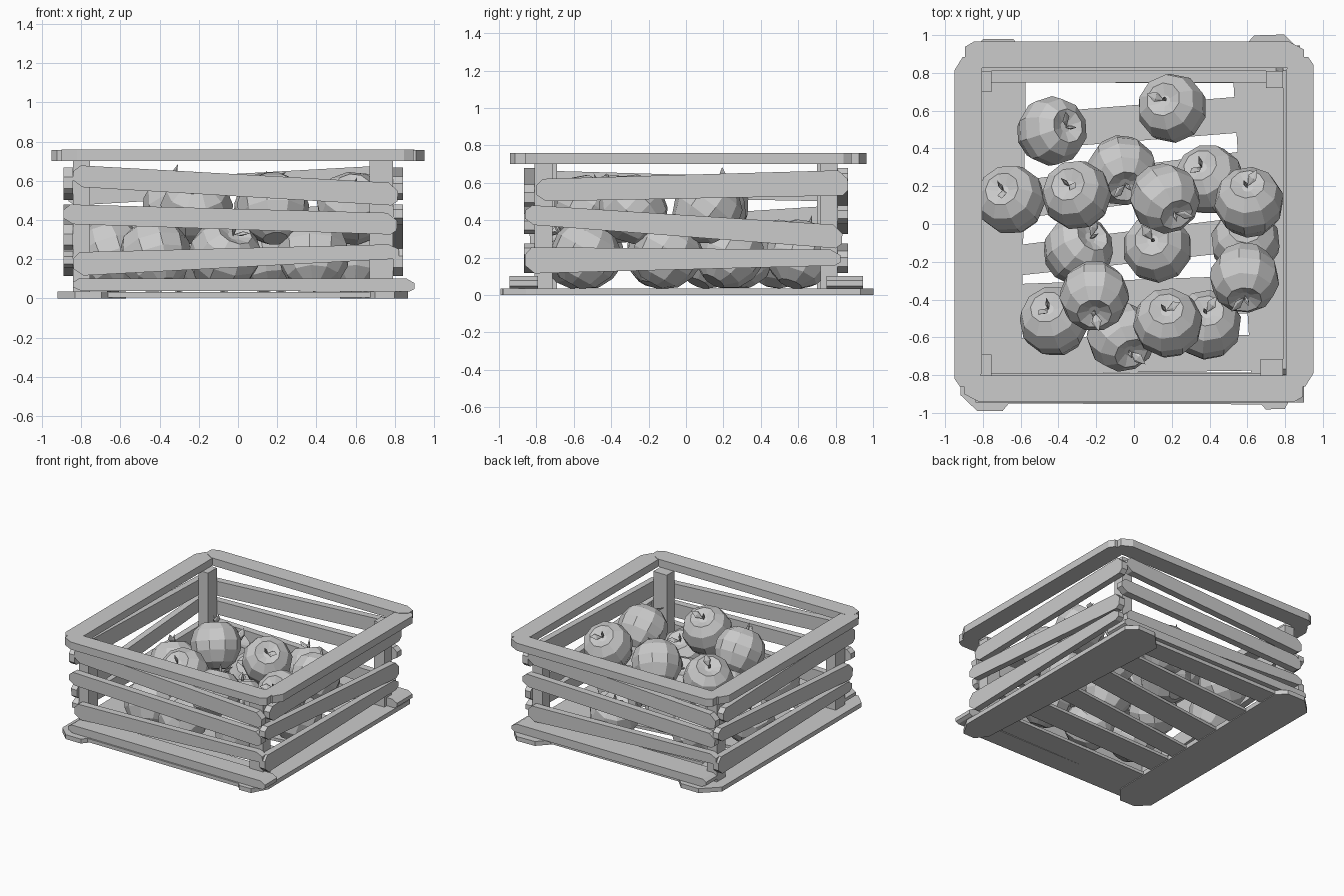
import bpy, bmesh, math
from mathutils import Vector

if "Cube" in bpy.data.objects:
    bpy.data.objects.remove(bpy.data.objects["Cube"])

PLANES = {  # maps outline (u, v) and depth d to world space
    'xy': lambda u, v, d: Vector((u, v, d)),
    'xz': lambda u, v, d: Vector((u, d, v)),
    'yz': lambda u, v, d: Vector((d, u, v)),
}


def finish(name, bm):
    bmesh.ops.recalc_face_normals(bm, faces=bm.faces[:])
    me = bpy.data.meshes.new(name)
    bm.to_mesh(me)
    bm.free()
    ob = bpy.data.objects.new(name, me)
    bpy.context.scene.collection.objects.link(ob)
    return ob


def plank(name, plane, a, b, w0, w1, d0, d1, spin=None, cut=0.05):
    """Board from a to b, widths w0/w1, rough chamfered ends; spin = pivot of a half turn."""
    a, b = Vector(a), Vector(b)
    dr = (b - a).normalized()
    n = Vector((-dr.y, dr.x))
    outline = [a + n * w0 * .22, a + dr * cut * .7 + n * w0 * .5,
               b - dr * cut + n * w1 * .5, b + n * w1 * .15,
               b - n * w1 * .3, b - dr * cut * .6 - n * w1 * .5,
               a + dr * cut - n * w0 * .5, a - n * w0 * .2]
    bm = bmesh.new()
    rings = []
    for d in (d0, d1):
        pts = [PLANES[plane](p.x, p.y, d) for p in outline]
        if spin:
            pts = [Vector((2 * spin[0] - p.x, 2 * spin[1] - p.y, p.z)) for p in pts]
        rings.append([bm.verts.new(p) for p in pts])
    bm.faces.new(rings[0])
    bm.faces.new(rings[1])
    k = len(outline)
    for i in range(k):
        j = (i + 1) % k
        bm.faces.new((rings[0][i], rings[0][j], rings[1][j], rings[1][i]))
    return finish(name, bm)


def box(name, lo, hi):
    bm = bmesh.new()
    bmesh.ops.create_cube(bm, size=1)
    for v in bm.verts:
        v.co = Vector([(l + h) / 2 + c * (h - l) for l, h, c in zip(lo, hi, v.co)])
    return finish(name, bm)


# corner posts
for name, x0, x1, y0, y1 in (("front_left", -.84, -.755, -.81, -.69),
                             ("front_right", .67, .79, -.81, -.715),
                             ("back_left", -.84, -.755, .70, .81),
                             ("back_right", .70, .79, .72, .81)):
    box("post_" + name, (x0, y0, .03), (x1, y1, .70))

# side slats, repeated by a half turn on the opposite side
MID = (-.025, 0)
front = (((-.84, .625), (.815, .53), .11, .115),
         ((-.89, .43), (.81, .38), .10, .11),
         ((-.84, .175), (.82, .24), .12, .075))
side = (((-.80, .56), (.865, .60), .12, .135),
        ((-.86, .43), (.835, .31), .105, .125),
        ((-.86, .185), (.825, .20), .14, .085))
for i, (a, b, w0, w1) in enumerate(front):
    plank(f"front_slat_{i}", 'xz', a, b, w0, w1, -.865, -.81)
    plank(f"back_slat_{i}", 'xz', a, b, w0, w1, -.865, -.81, MID)
for i, (a, b, w0, w1) in enumerate(side):
    plank(f"right_slat_{i}", 'yz', a, b, w0, w1, .79, .84)
    plank(f"left_slat_{i}", 'yz', a, b, w0, w1, .79, .84, MID)

# top rails
TOP = (0, .012)
for tag, spin in (("front", None), ("back", TOP)):
    plank("top_rail_" + tag, 'xy', (-.90, -.872), (.895, -.872), .14, .14, .70, .76, spin, .08)
for tag, spin in (("right", None), ("left", TOP)):
    plank("top_rail_" + tag, 'xy', (.878, -.86), (.878, .885), .145, .145, .70, .758, spin, .07)

# bottom runners and base boards
plank("runner_front", 'xz', (-.84, .07), (.90, .068), .062, .065, -.945, -.79, cut=.04)
plank("runner_back", 'xz', (-.84, .07), (.88, .068), .062, .065, .75, .945, cut=.04)
plank("base_board_left", 'xy', (-.76, -.99), (-.745, .98), .32, .35, 0, .035, cut=.12)
plank("base_board_right", 'xy', (.75, -.98), (.69, 1.0), .24, .35, 0, .035, cut=.12)
for i, (y0, y1, w0, w1) in enumerate(((.48, .59, .19, .19), (.12, .30, .20, .20),
                                      (-.20, -.04, .16, .18), (-.42, -.37, .20, .20),
                                      (-.70, -.68, .19, .19))):
    plank(f"floor_slat_{i}", 'xy', (-.68, y0), (.70, y1), w0, w1, .006, .03)
for tag, y in (("front", -.87), ("back", .83)):
    plank("floor_end_" + tag, 'xy', (-.80, y), (.76, y), .16, .17, .006, .034)

# apples: ten-sided lathe with a shallow dimple, stem and leaf
PROFILE = ((.065, -.172), (.135, -.125), (.178, -.04), (.185, .03),
           (.155, .115), (.092, .165), (.03, .14))


def apple(name, x, y, z, tx, ty, turn):
    bm = bmesh.new()
    seg = 10
    rings = [[bm.verts.new((r * math.cos(math.tau * i / seg), r * math.sin(math.tau * i / seg), h))
              for i in range(seg)] for r, h in PROFILE]
    for lo, hi in zip(rings, rings[1:]):
        for i in range(seg):
            j = (i + 1) % seg
            bm.faces.new((lo[i], lo[j], hi[j], hi[i]))
    bm.faces.new(rings[0])
    bm.faces.new(rings[-1])

    def blob(length, wide, thick, lean, base):
        # pointed bud shape: two tips and one ring
        ax = Vector((math.sin(lean), 0, math.cos(lean)))
        up = Vector((math.cos(lean), 0, -math.sin(lean)))
        start = Vector(base)
        tips = [bm.verts.new(start), bm.verts.new(start + ax * length)]
        ring = [bm.verts.new(start + ax * length * .5 + Vector((0, wide * math.cos(a), 0))
                             + up * thick * math.sin(a))
                for a in (k * math.tau / 6 for k in range(6))]
        for t in tips:
            for k in range(6):
                bm.faces.new((t, ring[k], ring[(k + 1) % 6]))

    blob(.10, .012, .012, -.25, (0, 0, .13))
    blob(.105, .028, .010, .85, (0, 0, .15))
    ob = finish(name, bm)
    d = Vector((tx, ty, math.sqrt(max(.165 ** 2 - tx * tx - ty * ty, .001))))
    q = Vector((0, 0, 1)).rotation_difference(d)
    ob.rotation_mode = 'QUATERNION'
    ob.rotation_quaternion = q @ Vector((1, 0, 0)).rotation_difference(
        Vector((math.cos(turn), math.sin(turn), 0)))
    ob.location = (x, y, z)


LOW, HIGH = .215, .455
apples = ((-.44, .49, LOW, .09, .03), (.205, .61, LOW, -.05, .05), (-.065, .29, LOW, .02, -.09),
          (.40, .23, LOW, -.05, .08), (-.65, .125, LOW, -.05, .06), (-.30, .15, HIGH, -.05, .06),
          (.16, .14, HIGH, .065, -.09), (.61, .11, HIGH, -.01, .10), (-.30, -.14, LOW, .08, .08),
          (.125, -.13, LOW, -.03, .05), (.59, -.10, LOW, 0, .08), (.585, -.28, HIGH, 0, -.12),
          (-.42, -.52, LOW, -.04, .08), (-.21, -.375, HIGH, 0, -.10), (-.07, -.59, LOW, .055, -.095),
          (.18, -.53, HIGH, -.01, .08), (.385, -.54, LOW, 0, .08))
for i, data in enumerate(apples):
    apple(f"apple_{i}", *data, turn=2.2 + i * .7)
